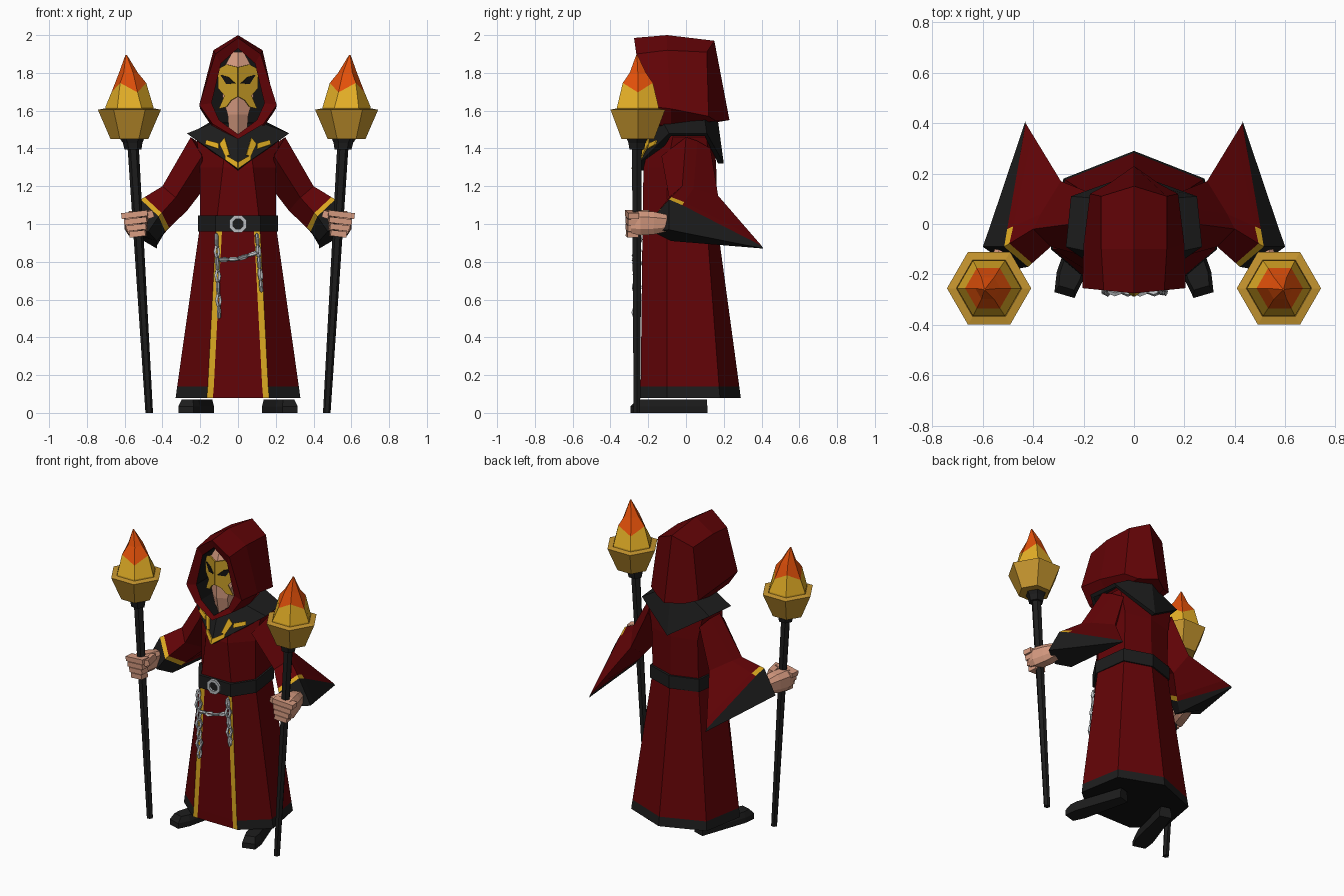
import bpy, bmesh, math
from mathutils import Vector, Matrix

old = bpy.data.objects.get("Cube")
if old:
    bpy.data.objects.remove(old, do_unlink=True)


def material(name, *rgb):
    m = bpy.data.materials.new(name)
    m.use_nodes = True
    m.diffuse_color = (*rgb, 1)
    bsdf = m.node_tree.nodes["Principled BSDF"]
    bsdf.inputs["Base Color"].default_value = (*rgb, 1)
    bsdf.inputs["Roughness"].default_value = 0.8
    return m


RED = material("robe red", .122, .001, .002)
BLACK = material("charcoal cloth", .012, .012, .012)
DARK = material("deep shadow black", .006, .006, .006)
GOLD = material("gold trim", .72, .4, .015)
MASK = material("mask gold", .58, .34, .02)
BRONZE = material("cup bronze", .56, .3, .028)
YELLOW = material("flame yellow", .78, .43, .02)
ORANGE = material("flame orange", .76, .08, .003)
SKIN = material("skin", .68, .33, .22)
SILVER = material("chain silver", .48, .5, .52)


def finish(name, bm, mats, recalc=True):
    if recalc:
        bmesh.ops.recalc_face_normals(bm, faces=bm.faces)
    me = bpy.data.meshes.new(name)
    bm.to_mesh(me)
    bm.free()
    for m in mats:
        me.materials.append(m)
    ob = bpy.data.objects.new(name, me)
    bpy.context.collection.objects.link(ob)
    return ob


def loft(name, rings, mats, rule=lambda i, j: 0, caps=(0, 0), split_end=0, side=1):
    """Skin closed rings; rule gives the material of face j in band i."""
    bm = bmesh.new()
    vs = [[bm.verts.new((p[0] * side, p[1], p[2])) for p in r] for r in rings]
    n = len(vs[0])
    for i in range(len(vs) - 1):
        for j in range(n):
            k = (j + 1) % n
            f = bm.faces.new((vs[i][j], vs[i][k], vs[i + 1][k], vs[i + 1][j]))
            f.material_index = rule(i, j)
    if caps[0] is not None:
        bm.faces.new(vs[0]).material_index = caps[0]
    if caps[1] is not None:
        last = vs[-1]
        ends = [last[:split_end + 1], last[split_end:] + last[:1]] if split_end else [last]
        for e in ends:
            bm.faces.new(e).material_index = caps[1]
    return finish(name, bm, mats)


def both(half):
    """Complete a half outline by mirroring it in x."""
    return half + [(-p[0], p[1], p[2]) for p in reversed(half) if p[0] != 0]


def disc(x, y, z, r, n=6):
    return [(x + r * math.cos(2 * math.pi * k / n), y + r * math.sin(2 * math.pi * k / n), z)
            for k in range(n)]


def boxes(name, parts, mat, side=1):
    """Boxes given by centre, size, turn about z and tilt about y."""
    bm = bmesh.new()
    for c, s, turn, tilt in parts:
        c = Vector((c[0] * side, c[1], c[2]))
        bmesh.ops.create_cube(bm, size=1, matrix=Matrix.Translation(c)
                              @ Matrix.Rotation(turn * side, 4, 'Z')
                              @ Matrix.Rotation(tilt * side, 4, 'Y') @ Matrix.Diagonal((*s, 1)))
    return finish(name, bm, [mat])


def plates(name, polys, surface, mat):
    """Thin mirrored plates laid on a surface given by a 2D to 3D function."""
    bm = bmesh.new()
    for poly in polys:
        for s in (1, -1):
            pts = [surface(*p) for p in poly]
            bm.faces.new([bm.verts.new((p[0] * s, p[1], p[2])) for p in pts][::s])
    ob = finish(name, bm, [mat], False)
    mod = ob.modifiers.new("thickness", 'SOLIDIFY')
    mod.thickness = .008
    mod.offset = 0
    return ob


# Robe: faceted gown with front panel, gold stripes and dark hem
def gown(z, p, front, s, sy, b, by, back):
    return both([(p - .032, front, z), (p, front, z), (s, sy, z), (b, by, z), (0, back, z)])


def gown_rule(i, j):
    if j in (0, 7) and i < 2:
        return 2
    return 1 if i == 0 and j != 8 else 0


loft("robe", [gown(.08, .165, -.24, .33, -.1, .28, .18, .29),
              gown(.14, .16, -.24, .322, -.1, .273, .175, .282),
              gown(1, .115, -.23, .2, -.1, .17, .11, .165),
              gown(1.3, .08, -.225, .2, -.1, .17, .12, .16),
              gown(1.46, .06, -.185, .22, -.07, .2, .11, .15),
              gown(1.52, .05, -.14, .13, -.06, .11, .08, .12)],
     [RED, BLACK, GOLD, DARK], gown_rule, caps=(3, 0))

# Belt and buckle
loft("belt", [gown(z, .12, -.248, .212, -.11, .182, .12, .18) for z in (.96, 1.045)], [BLACK])
loft("buckle", [[(r * math.cos(a), y, 1 + r * math.sin(a))
                 for a in [math.pi / 4 * (k + .5) for k in range(8)]]
                for r, y in ((.03, -.25), (.03, -.264), (.05, -.264), (.05, -.25))],
     [SILVER], caps=(None, None))


# Chains: chunky ring links set alternately along straight runs
def chain(name, start, end, count):
    bm = bmesh.new()
    a, b = Vector(start), Vector(end)
    step = (b - a) / count
    frame = step.to_track_quat('Z', 'Y').to_matrix().to_4x4()
    for n in range(count):
        spot = Matrix.Translation(a + step * (n + .5)) @ frame
        spot = spot @ Matrix.Rotation(math.radians(15 if n % 2 else -20), 4, 'Z')
        rows = []
        for k in range(6):
            t = math.pi / 3 * k
            rows.append([bm.verts.new(spot @ Vector((
                (.015 + .011 * math.cos(q)) * math.cos(t), .009 * math.sin(q),
                (step.length * .47 + .011 * math.cos(q)) * math.sin(t))))
                for q in [math.pi / 2 * m for m in range(4)]])
        for k in range(6):
            for m in range(4):
                u, w = rows[k], rows[(k + 1) % 6]
                bm.faces.new((u[m], w[m], w[(m + 1) % 4], u[(m + 1) % 4]))
    finish(name, bm, [SILVER])


chain("right_chain", (-.115, -.256, .95), (-.1, -.264, .5), 7)
chain("left_chain", (.1, -.256, .95), (.125, -.262, .64), 5)
chain("cross_chain_right", (-.1, -.262, .81), (0, -.264, .815), 2)
chain("cross_chain_left", (0, -.264, .815), (.105, -.262, .85), 2)

# Collar: pointed cape with front and back tips
tip, corner, neck = Vector((0, -.28, 1.29)), Vector((.27, -.09, 1.48)), Vector((0, -.22, 1.465))
loft("collar", [both([(0, -.2, 1.28), (.25, -.08, 1.465), (.23, .1, 1.465), (0, .17, 1.32)]),
                both([tip, corner, (.25, .11, 1.48), (0, .2, 1.32)]),
                both([neck, (.13, -.12, 1.535), (.13, .1, 1.55), (0, .17, 1.54)])],
     [BLACK], caps=(None, 0))


def on_collar(a, b):
    return neck + (tip - neck) * a + (corner - neck) * b + Vector((0, -.006, .002))


plates("collar_ornament", [[(1, 0), (.75, .25), (.6, .25), (.8, 0)],
                           [(.08, .26), (.6, .16), (.64, .25), (.28, .36)],
                           [(.43, .38), (.32, .64), (.18, .62), (.26, .38)]], on_collar, GOLD)

# Hood: outer shell, rim and dark hollow
opening = [(0, 1.93), (.09, 1.85), (.14, 1.64), (.1, 1.55), (0, 1.475)]
outline = [(0, 1.985), (.12, 1.9), (.205, 1.63), (.135, 1.53), (0, 1.45)]
loft("hood", [both([(x, -.04, z) for x, z in opening]),
              both([(x, -.255 + .1 * x, z) for x, z in opening]),
              both([(x, -.275 + .1 * x, z) for x, z in outline]),
              both([(0, -.1, 2), (.13, -.1, 1.92), (.2, -.08, 1.61), (.14, -.08, 1.52), (0, -.08, 1.5)]),
              both([(0, .15, 1.97), (.13, .11, 1.91), (.175, .12, 1.57), (.1, .16, 1.545), (0, .23, 1.55)])],
     [RED, DARK], lambda i, j: 1 if i == 0 else 0, caps=(1, 0), split_end=4)

# Head and mask
head = [(1.45, .045, -.2, -.16), (1.58, .055, -.225, -.19), (1.66, .08, -.225, -.18),
        (1.8, .09, -.225, -.18), (1.91, .03, -.19, -.17)]
loft("head", [both([(0, f, z), (w, c, z), (w, -.05, z), (0, -.045, z)]) for z, w, f, c in head], [SKIN])
plates("mask", [[(0, 1.83), (.06, 1.845), (.105, 1.82), (.105, 1.72), (.05, 1.695), (0, 1.72)],
                [(0, 1.72), (.05, 1.695), (.035, 1.655), (0, 1.675)],
                [(.105, 1.72), (.07, 1.68), (.1, 1.61), (.06, 1.62), (.035, 1.655), (.05, 1.695)]],
       lambda x, z: (x, -.24 + .5 * x, z), MASK)
plates("mask_eyes", [[(.015, 1.745), (.06, 1.74), (.092, 1.79), (.05, 1.778)]],
       lambda x, z: (x, -.247 + .5 * x, z), DARK)

for side, word in ((1, "left"), (-1, "right")):
    # Sleeve: bell shape with rear tip, gold band and dark cuff
    shoulder = [(.25, 0, 1.46), (.22, .06, 1.44), (.19, .13, 1.4), (.17, .02, 1.2), (.19, -.13, 1.36)]
    elbow = [(.4, -.02, 1.2), (.37, .04, 1.19), (.29, .17, 1.15), (.27, .05, 1.07), (.33, -.09, 1.14)]
    edge = [(.515, -.09, 1.13), (.503, -.02, 1.1), (.43, .4, .885), (.385, -.05, .96), (.42, -.17, 1.04)]
    cuff = [(.6, -.09, .97), (.575, -.02, .955), (.43, .41, .87), (.43, -.08, .91), (.475, -.18, .96)]
    band = [Vector(a).lerp(Vector(b), .82) for a, b in zip(elbow, edge)]
    loft(word + "_sleeve", [shoulder, elbow, band, edge, cuff], [RED, GOLD, BLACK],
         lambda i, j: 2 if i == 3 else 1 if i == 2 and j not in (1, 2) else 0, caps=(0, 2), side=side)

    # Hand: tapering palm, wrapped fingers and thumb
    fingers = [((.53 + .005 * k, -.285, .948 + .034 * k), (.085 + .018 * k, .058, .031), .12, .12)
               for k in range(4)]
    boxes(word + "_hand", fingers + [((.475, -.25, 1.05), (.035, .11, .038), -.2, .3)], SKIN, side)
    palm = [(-.08, .51, .035, .04), (-.17, .53, .05, .06), (-.24, .55, .05, .065), (-.29, .56, .035, .055)]
    loft(word + "_palm", [[(x + w * u, y, 1.005 + h * v) for u, v in
                           ((-1, -.6), (-.5, -1), (.6, -1), (1, -.5), (1, .5), (.5, 1), (-.6, 1), (-1, .6))]
                          for y, x, w, h in palm], [SKIN], side=side)

    # Staff and socket
    loft(word + "_staff", [disc(.47, -.26, 0, .02), disc(.555, -.26, 1.41, .03)], [BLACK], side=side)
    loft(word + "_socket", [disc(.556, -.26, 1.395, .045), disc(.558, -.26, 1.43, .052),
                            disc(.566, -.255, 1.49, .085)], [BLACK], side=side)

    # Torch cup with a sunken rim
    loft(word + "_torch_cup", [disc(.575, -.255, z, r) for z, r in
                               ((1.45, .1), (1.605, .167), (1.612, .13), (1.58, .115))],
         [BRONZE], side=side)

    # Flame: yellow base, jagged border, orange tip
    border = [(x, y, z + (.025 if k % 2 else -.025))
              for k, (x, y, z) in enumerate(disc(.578, -.255, 1.722, .092))]
    loft(word + "_flame", [disc(.575, -.255, 1.58, .128), disc(.575, -.255, 1.62, .127), border,
                           disc(.58, -.255, 1.8, .05), disc(.592, -.26, 1.895, .004)],
         [YELLOW, ORANGE], lambda i, j: 1 if i > 1 else 0, caps=(0, 1), side=side)

    # Shoe: sole outline tapering to the upper
    def sole(z, w, front):
        along, across = Vector((.28, -.96, 0)), Vector((.96, .28, 0))
        return [Vector((.22, -.09, z)) + along * u + across * v * w
                for u, v in ((-.2, -.7), (-.2, .7), (.12, 1), (front, .75), (front, -.75), (.12, -1))]

    loft(word + "_shoe", [sole(0, .055, .2), sole(.035, .055, .2), sole(.07, .042, .17)],
         [BLACK], side=side)
